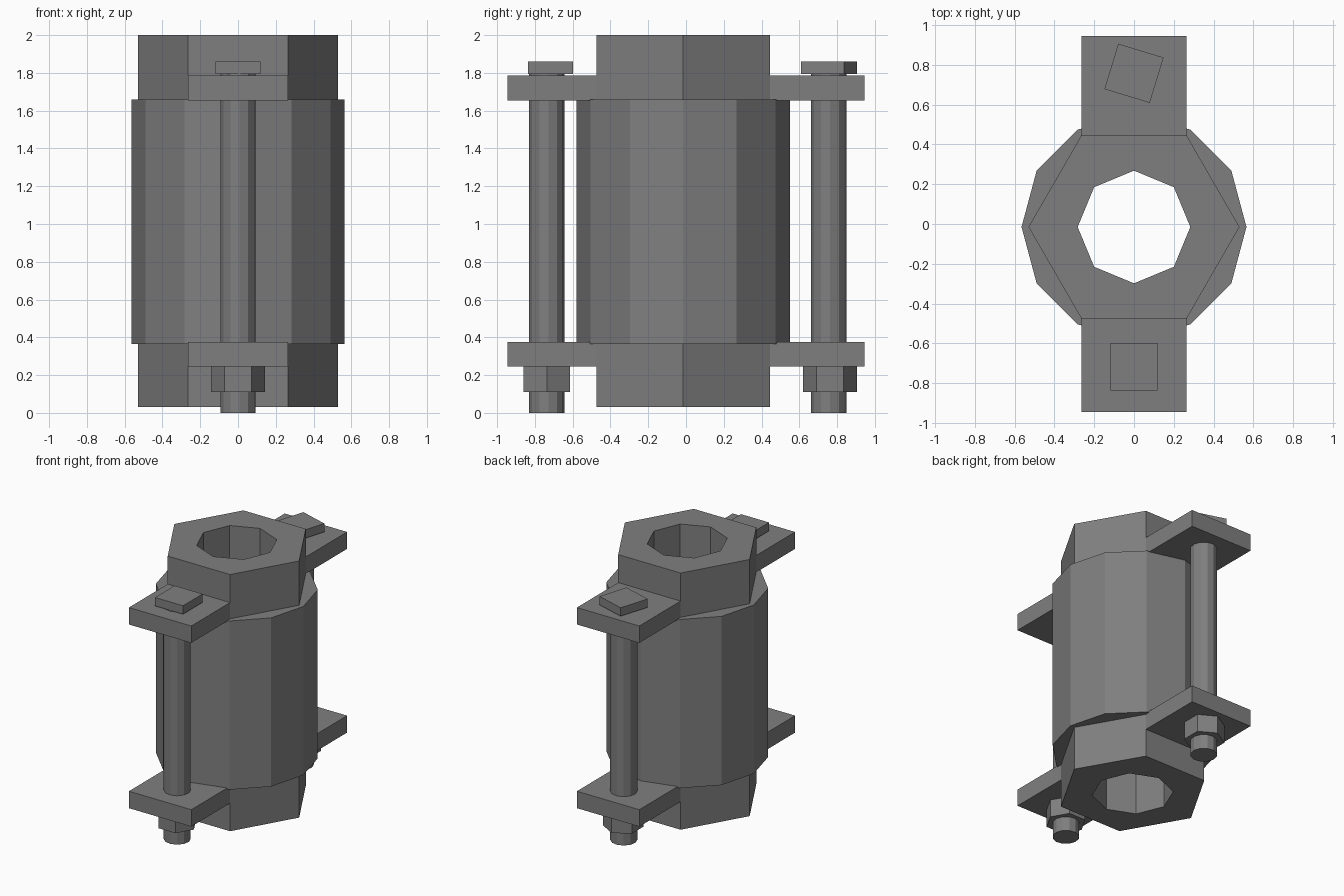
import bpy, bmesh, math
from mathutils import Vector, Matrix

if "Cube" in bpy.data.objects:
    bpy.data.objects.remove(bpy.data.objects["Cube"])

metal = bpy.data.materials.new("dark grey metal")
metal.diffuse_color = (0.215, 0.213, 0.213, 1)
metal.use_nodes = True
metal.node_tree.nodes["Principled BSDF"].inputs["Base Color"].default_value = metal.diffuse_color
CY = -0.015  # barrel axis offset in y


def finish(name, bm):
    bmesh.ops.recalc_face_normals(bm, faces=bm.faces[:])
    me = bpy.data.meshes.new(name)
    bm.to_mesh(me)
    bm.free()
    me.materials.append(metal)
    ob = bpy.data.objects.new(name, me)
    bpy.context.collection.objects.link(ob)
    return ob


def ring(bm, n, r, y, z, turn=0.0):
    return [bm.verts.new((r * math.cos(2 * math.pi * i / n + turn),
                          y + r * math.sin(2 * math.pi * i / n + turn), z))
            for i in range(n)]


def extrude_up(bm, height):
    res = bmesh.ops.extrude_face_region(bm, geom=bm.faces[:])
    verts = [g for g in res["geom"] if isinstance(g, bmesh.types.BMVert)]
    bmesh.ops.translate(bm, vec=Vector((0, 0, height)), verts=verts)


def prism(name, n, r, y, z0, z1, turn=0.0):
    bm = bmesh.new()
    bm.faces.new(ring(bm, n, r, y, z0, turn))
    extrude_up(bm, z1 - z0)
    return finish(name, bm)


def tube(name, n_out, r_out, n_in, r_in, z0, z1):
    bm = bmesh.new()
    edges = []
    for n, r in ((n_out, r_out), (n_in, r_in)):
        vs = ring(bm, n, r, CY, z0)
        edges += [bm.edges.new((vs[i], vs[(i + 1) % n])) for i in range(n)]
    bmesh.ops.triangle_fill(bm, edges=edges, use_beauty=True, normal=(0, 0, 1))
    extrude_up(bm, z1 - z0)
    return finish(name, bm)


def box(name, x0, x1, y0, y1, z0, z1):
    bm = bmesh.new()
    bmesh.ops.create_cube(bm, size=1, matrix=Matrix.LocRotScale(
        Vector(((x0 + x1) / 2, (y0 + y1) / 2, (z0 + z1) / 2)), None,
        Vector((x1 - x0, y1 - y0, z1 - z0))))
    return finish(name, bm)


# Hexagonal core with octagonal bore, and the twelve-sided barrel around it
tube("hex_core", 6, 0.53, 8, 0.283, 0.03, 2.0)
tube("barrel", 12, 0.565, 6, 0.5, 0.365, 1.66)

# Four flange plates
for level, z0, z1 in (("lower", 0.245, 0.375), ("upper", 1.655, 1.785)):
    box("front_" + level + "_flange", -0.265, 0.265, -0.945, -0.46, z0, z1)
    box("back_" + level + "_flange", -0.265, 0.265, 0.43, 0.945, z0, z1)

# Bolts: rod, hex nut below, square head above
for side, rod_y, nut_y, nut_turn, head_y, head_turn in (
        ("front", -0.737, -0.737, 0, -0.718, 0),
        ("back", 0.755, 0.762, 30, 0.757, -17)):
    prism(side + "_bolt_rod", 12, 0.094, rod_y, 0.0, 1.8, math.radians(5))
    prism(side + "_nut", 6, 0.142, nut_y, 0.11, 0.245, math.radians(nut_turn))
    prism(side + "_bolt_head", 4, 0.119 * math.sqrt(2), head_y, 1.795, 1.86,
          math.radians(45 + head_turn))
